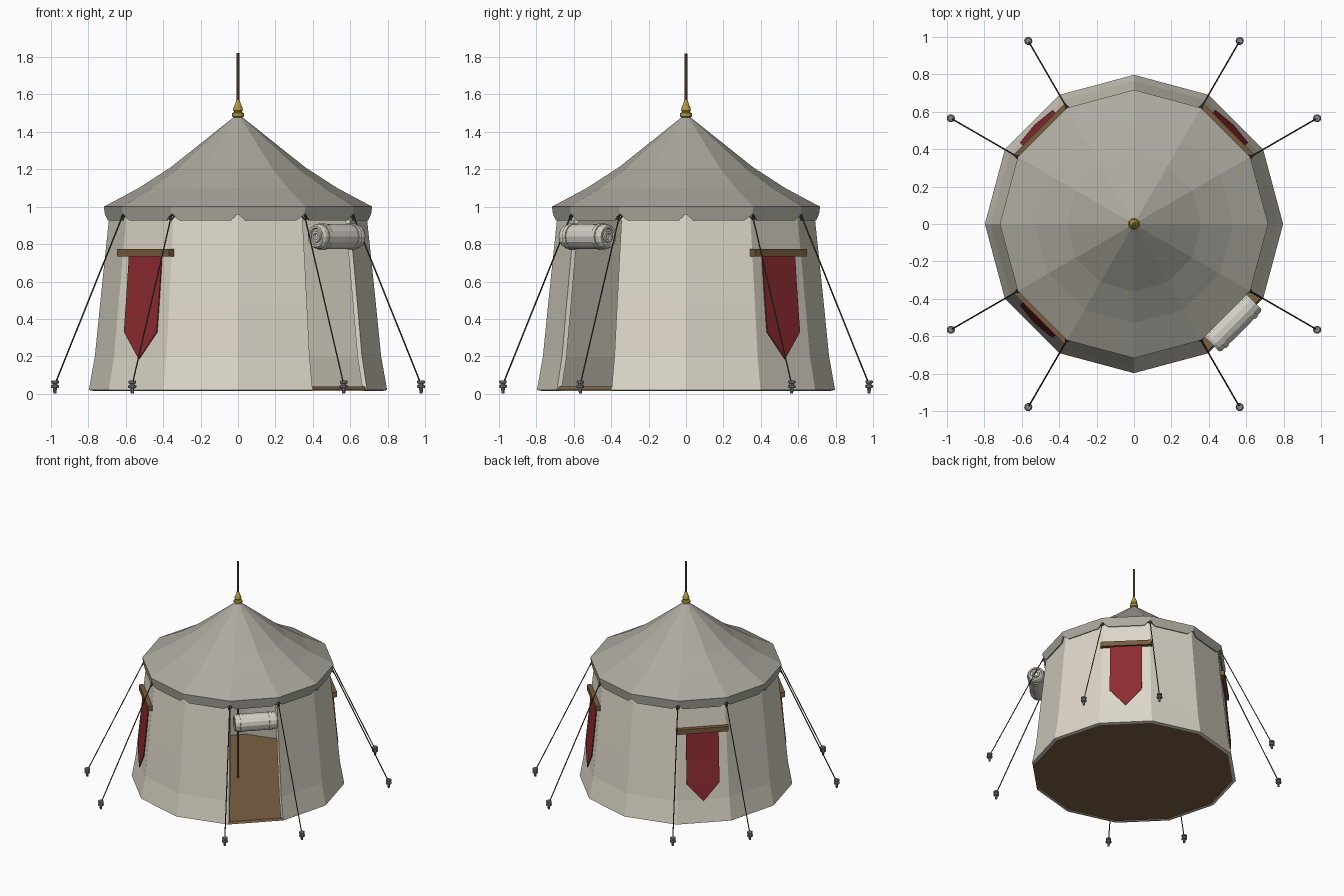
import bpy, bmesh
from math import sin, cos, pi, radians
from mathutils import Vector, Matrix

if "Cube" in bpy.data.objects:
    bpy.data.objects.remove(bpy.data.objects["Cube"])

def mat(name, r, g, b):
    m = bpy.data.materials.new(name)
    m.diffuse_color = (r, g, b, 1)
    m.use_nodes = True
    m.node_tree.nodes["Principled BSDF"].inputs["Base Color"].default_value = m.diffuse_color
    return m

CANVAS = mat("wall_canvas", 0.72, 0.68, 0.58)
ROOF = mat("roof_canvas", 0.42, 0.40, 0.35)
ROLL = mat("roll_canvas", 0.66, 0.63, 0.56)
WOOD = mat("wood", 0.19, 0.11, 0.05)
FLOOR = mat("floor_brown", 0.2, 0.12, 0.055)
RED = mat("banner_red", 0.27, 0.025, 0.03)
GOLD = mat("gold", 0.45, 0.32, 0.05)
ROPE = mat("rope", 0.07, 0.06, 0.05)
STEEL = mat("steel", 0.25, 0.25, 0.26)

def obj(name, verts, faces, m, matrix=None, solid=0, offset=-1):
    me = bpy.data.meshes.new(name)
    me.from_pydata([tuple(v) for v in verts], [], faces)
    bm = bmesh.new()
    bm.from_mesh(me)
    bmesh.ops.remove_doubles(bm, verts=bm.verts, dist=1e-5)
    bmesh.ops.recalc_face_normals(bm, faces=bm.faces)
    bm.to_mesh(me)
    bm.free()
    me.materials.append(m)
    o = bpy.data.objects.new(name, me)
    bpy.context.collection.objects.link(o)
    if matrix:
        o.matrix_world = matrix
    if solid:
        s = o.modifiers.new("thickness", 'SOLIDIFY')
        s.thickness, s.offset = solid, offset
    return o

def lathe(name, prof, n, m, matrix=None):
    """Spin (radius, height) points about z."""
    verts = [(r * cos(2*pi*i/n), r * sin(2*pi*i/n), z) for r, z in prof for i in range(n)]
    faces = [(k*n + i, k*n + (i+1) % n, (k+1)*n + (i+1) % n, (k+1)*n + i)
             for k in range(len(prof) - 1) for i in range(n)]
    if prof[0][0] > 0:
        faces.append(tuple(range(n)))
    if prof[-1][0] > 0:
        faces.append(tuple(range((len(prof)-1)*n, len(prof)*n)))
    return obj(name, verts, faces, m, matrix)

def box(name, size, m, matrix):
    x, y, z = (s / 2 for s in size)
    v = [(a*x, b*y, c*z) for a in (-1, 1) for b in (-1, 1) for c in (-1, 1)]
    f = [(0, 1, 3, 2), (4, 6, 7, 5), (0, 4, 5, 1), (2, 3, 7, 6), (0, 2, 6, 4), (1, 5, 7, 3)]
    return obj(name, v, f, m, matrix)

def rod(name, a, b, r, n, m):
    a, b = Vector(a), Vector(b)
    q = (b - a).to_track_quat('Z', 'Y').to_matrix().to_4x4()
    return lathe(name, [(r, 0), (r, (b - a).length)], n, m, Matrix.Translation(a) @ q)

def polar(r, deg, z):
    return Vector((r * cos(radians(deg)), r * sin(radians(deg)), z))

def panel(deg):
    """Local frame: x outward, y along the wall, z up."""
    return Matrix.Rotation(radians(deg), 4, 'Z')

# walls: twelve panels, the front right one left open as the door
wall = [(0.797, 0.02), (0.765, 0.2), (0.735, 0.5), (0.69, 0.93), (0.685, 0.99)]
verts, faces = [], []
for i in range(12):
    for j in range(len(wall) - 1):
        if i == 10 and j < 3:
            continue
        b = len(verts)
        (r0, z0), (r1, z1) = wall[j], wall[j+1]
        verts += [polar(r0, i*30, z0), polar(r0, i*30+30, z0),
                  polar(r1, i*30+30, z1), polar(r1, i*30, z1)]
        faces.append((b, b+1, b+2, b+3))
obj("tent_walls", verts, faces, CANVAS, solid=0.025)

# floor
lathe("floor", [(0.795, 0.02), (0.785, 0.038)], 12, FLOOR)

# roof with notched valance
roof = [(0.717, 1.0), (0.53, 1.1), (0.36, 1.21), (0.015, 1.485)]
verts, faces = [], []
for i in range(12):
    a, c = i*30, i*30 + 30
    for (r0, z0), (r1, z1) in zip(roof, roof[1:]):
        b = len(verts)
        verts += [polar(r0, a, z0), polar(r0, c, z0), polar(r1, c, z1), polar(r1, a, z1)]
        faces.append((b, b+1, b+2, b+3))
    b = len(verts)
    lo0, lo1 = polar(0.706, a, 0.925), polar(0.706, c, 0.925)
    verts += [polar(0.717, a, 1.0), polar(0.711, a, 0.96), lo0.lerp(lo1, 0.12),
              lo0.lerp(lo1, 0.88), polar(0.711, c, 0.96), polar(0.717, c, 1.0)]
    faces.append(tuple(range(b, b+6)))
obj("roof", verts, faces, ROOF, solid=0.01)

# centre pole and finial
lathe("centre_pole", [(0.009, 0.03), (0.009, 1.82)], 8, WOOD)
lathe("finial", [(0.02, 1.475), (0.032, 1.482), (0.032, 1.5), (0.02, 1.506), (0.026, 1.515),
                 (0.024, 1.53), (0.013, 1.555), (0.009, 1.57)], 12, GOLD)

# banners on the three closed diagonal panels
for k, deg in enumerate((45, 135, 225)):
    F = panel(deg)
    box(f"banner_bar_{k}", (0.035, 0.395, 0.04), WOOD, F @ Matrix.Translation((0.7, 0, 0.753)))
    w = 0.124
    v = [(0.698, -w, 0.74), (0.698, w, 0.74), (0.719, w, 0.5), (0.719, -w, 0.5),
         (0.736, w, 0.33), (0.736, -w, 0.33), (0.748, 0, 0.185)]
    obj(f"banner_{k}", v, [(0, 1, 2, 3), (3, 2, 4, 5), (5, 4, 6)], RED, F, 0.006, 0)

# rolled door flap with two straps and coiled ends
R = panel(-45) @ Matrix.Translation((0.745, 0, 0.84)) @ Matrix.Rotation(-pi/2, 4, 'X')
half = [(0.066, 0.145), (0.058, 0.16), (0.046, 0.16), (0.043, 0.15), (0.032, 0.15),
        (0.03, 0.16), (0.018, 0.16), (0.015, 0.15), (0, 0.15)]
lathe("door_roll", [(r, -z) for r, z in reversed(half)] + [(0.069, 0)] + half, 14, ROLL, R)
for k, y in enumerate((-0.11, 0.11)):
    lathe(f"roll_strap_{k}", [(0.06, y-0.012), (0.072, y-0.012), (0.072, y+0.012),
                              (0.06, y+0.012)], 14, ROLL, R)

# guy ropes, loops and stakes
stake = [(0.008, 0.002), (0.011, 0.03), (0.022, 0.033), (0.022, 0.045), (0.013, 0.047),
         (0.013, 0.055), (0.021, 0.057), (0.021, 0.068), (0.015, 0.072)]
for k, deg in enumerate((30, 60, 120, 150, 210, 240, 300, 330)):
    top, foot = polar(0.708, deg, 0.96), polar(1.13, deg, 0.05)
    rod(f"guy_rope_{k}", top, foot, 0.004, 6, ROPE)
    lathe(f"stake_{k}", stake, 10, STEEL, Matrix.Translation((foot.x, foot.y, 0)))
    side = polar(0.015, deg + 90, 0)
    low = top.lerp(foot, 0.04)
    for s in (-1, 1):
        rod(f"rope_loop_{k}", top + s*side - Vector((0, 0, 0.012)), low, 0.004, 5, ROPE)
    rod(f"loop_bar_{k}", top + side - Vector((0, 0, 0.012)), top, 0.004, 5, ROPE)
